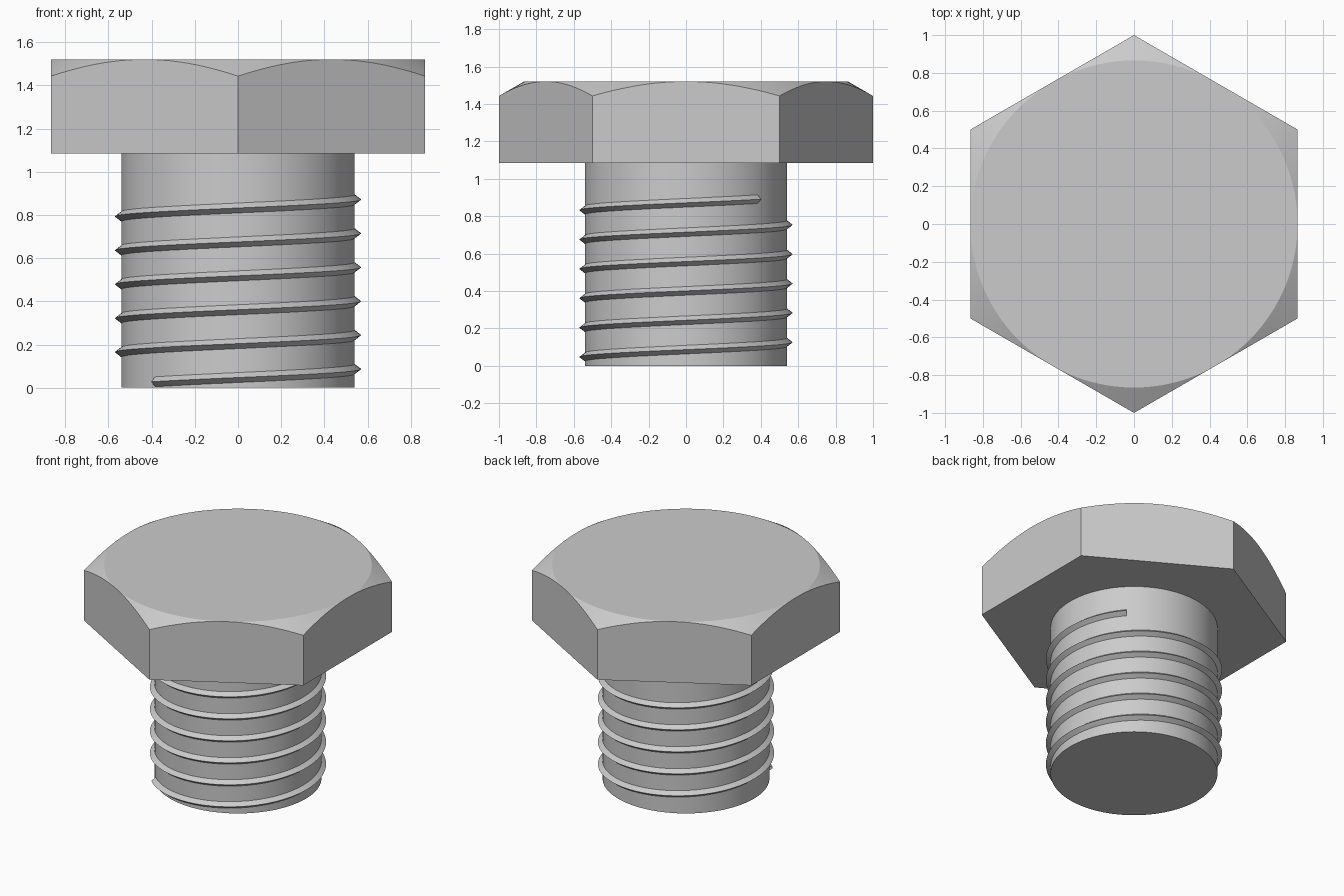
import bpy, bmesh
from math import sin, cos, pi, tan, radians

if "Cube" in bpy.data.objects:
    bpy.data.objects.remove(bpy.data.objects["Cube"])

SHANK_R, HEAD_Z, TOP_Z, FLAT_R = 0.54, 1.085, 1.52, 0.866


def finish(bm, name, angle=20):
    bmesh.ops.remove_doubles(bm, verts=bm.verts, dist=1e-4)
    bmesh.ops.recalc_face_normals(bm, faces=bm.faces)
    mesh = bpy.data.meshes.new(name)
    bm.to_mesh(mesh)
    bm.free()
    ob = bpy.data.objects.new(name, mesh)
    bpy.context.collection.objects.link(ob)
    bpy.ops.object.select_all(action='DESELECT')
    ob.select_set(True)
    bpy.context.view_layer.objects.active = ob
    bpy.ops.object.shade_smooth_by_angle(angle=radians(angle))


def bridge(bm, a, b, closed=True):
    n = len(a)
    for i in range(n if closed else n - 1):
        j = (i + 1) % n
        bm.faces.new((a[i], a[j], b[j], b[i]))


# Hexagonal head with a 30 degree conical chamfer on the top corners
bm = bmesh.new()
bottom, rim, circle = [], [], []
steps = 20
for side in range(6):
    for s in range(steps):
        off = -pi / 6 + s / steps * pi / 3      # angle from the flat's centre
        a = side * pi / 3 + off
        r = FLAT_R / cos(off)
        z = TOP_Z - (r - FLAT_R) * tan(pi / 6)
        bottom.append(bm.verts.new((r * cos(a), r * sin(a), HEAD_Z)))
        rim.append(bm.verts.new((r * cos(a), r * sin(a), z)))
        circle.append(bm.verts.new((FLAT_R * cos(a), FLAT_R * sin(a), TOP_Z)))
bridge(bm, bottom, rim)
bridge(bm, rim, circle)
bm.faces.new(circle)
bm.faces.new(bottom)
finish(bm, "hex_head", 15)

# Plain cylindrical shank
bm = bmesh.new()
rings = [[bm.verts.new((SHANK_R * cos(2 * pi * i / 128), SHANK_R * sin(2 * pi * i / 128), z))
          for i in range(128)] for z in (0, HEAD_Z)]
bridge(bm, *rings)
bm.faces.new(rings[0])
bm.faces.new(rings[1])
finish(bm, "shank")

# Raised V thread: 5.5 right-hand turns
bm = bmesh.new()
profile = [(SHANK_R - 0.005, -0.027), (0.57, 0), (SHANK_R - 0.005, 0.027)]
pitch, turns, per_turn = 0.157, 5.5, 96
sections = []
for i in range(int(turns * per_turn) + 1):
    t = i / per_turn
    a = radians(-135) + 2 * pi * t
    sections.append([bm.verts.new((r * cos(a), r * sin(a), 0.0275 + pitch * t + dz))
                     for r, dz in profile])
for a, b in zip(sections, sections[1:]):
    bridge(bm, a, b)
bm.faces.new(sections[0])
bm.faces.new(sections[-1])
finish(bm, "thread")
